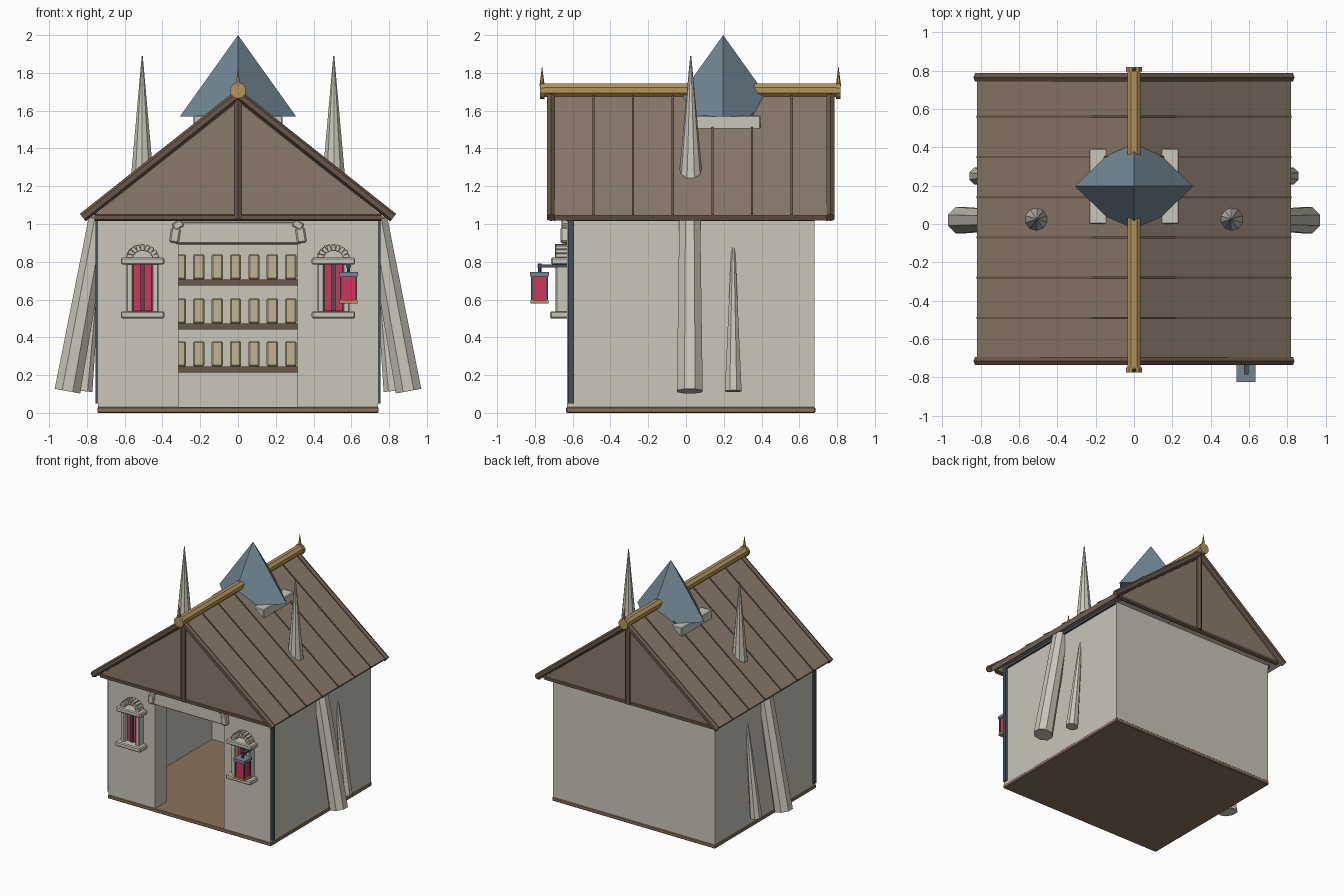
import bpy, bmesh, math
from mathutils import Vector, Matrix

if "Cube" in bpy.data.objects:
    bpy.data.objects.remove(bpy.data.objects["Cube"])


def material(name, r, g, b):
    m = bpy.data.materials.new(name)
    m.diffuse_color = [(c / 255) ** 2.2 for c in (r, g, b)] + [1]
    m.use_nodes = True
    m.node_tree.nodes["Principled BSDF"].inputs["Base Color"].default_value = m.diffuse_color
    return m


STONE = material("stone", 200, 197, 183)
ROOF = material("roof_wood", 138, 122, 106)
DARK = material("dark_wood", 105, 88, 74)
FLOOR = material("floor_wood", 138, 115, 92)
BRASS = material("brass", 178, 148, 88)
SLATE = material("slate", 112, 134, 146)
IRON = material("iron", 72, 82, 92)
RED = material("crimson_glass", 205, 58, 92)
TAN = material("tan_goods", 190, 178, 145)


def finish(name, bm, mat):
    bmesh.ops.recalc_face_normals(bm, faces=bm.faces)
    me = bpy.data.meshes.new(name)
    bm.to_mesh(me)
    bm.free()
    me.materials.append(mat)
    ob = bpy.data.objects.new(name, me)
    bpy.context.collection.objects.link(ob)
    return ob


def box(name, x, y, z, mat, bevel=0, rot=0):
    """Box from (min, max) ranges, optionally turned about its y axis."""
    bm = bmesh.new()
    bmesh.ops.create_cube(bm, size=1)
    size = [b - a for a, b in (x, y, z)]
    mid = [(a + b) / 2 for a, b in (x, y, z)]
    bm.transform(Matrix.Translation(mid) @ Matrix.Rotation(rot, 4, 'Y') @ Matrix.Diagonal(size + [1]))
    if bevel:
        bmesh.ops.bevel(bm, geom=bm.edges[:], offset=bevel, segments=1, affect='EDGES')
    return finish(name, bm, mat)


def rod(name, p, q, r1, r2, sides, mat, spin=0):
    """Tapered prism between two points."""
    p, q = Vector(p), Vector(q)
    bm = bmesh.new()
    bmesh.ops.create_cone(bm, cap_ends=True, segments=sides, radius1=r1, radius2=r2, depth=(q - p).length)
    bmesh.ops.remove_doubles(bm, verts=bm.verts, dist=1e-5)
    turn = (q - p).to_track_quat('Z', 'Y').to_matrix().to_4x4()
    bm.transform(Matrix.Translation((p + q) / 2) @ turn @ Matrix.Rotation(spin, 4, 'Z'))
    return finish(name, bm, mat)


def prism(name, pts, y0, y1, mat):
    """Profile in x, z extruded along y."""
    bm = bmesh.new()
    f = bm.faces.new([bm.verts.new((x, y0, z)) for x, z in pts])
    ext = bmesh.ops.extrude_face_region(bm, geom=[f])
    bmesh.ops.translate(bm, vec=(0, y1 - y0, 0), verts=[v for v in ext['geom'] if isinstance(v, bmesh.types.BMVert)])
    return finish(name, bm, mat)


def sym(s, a, b):
    return tuple(sorted((s * a, s * b)))


# Floor and walls
box("floor", (-.745, .745), (-.635, .685), (0, .03), FLOOR, .005)
box("back_wall", (-.74, .74), (.62, .68), (.015, 1.03), STONE)
box("wall_over_door", (-.32, .32), (-.63, -.48), (.89, 1.03), STONE)
for s in (-1, 1):
    box("side_wall", sym(s, .67, .74), (-.5, .63), (.015, 1.03), STONE)
    box("front_wall", sym(s, .315, .74), (-.63, -.48), (.015, 1.03), STONE)
    box("corner_strip", sym(s, .735, .755), (-.625, -.593), (.05, 1.03), IRON)
    box("eave_strip", sym(s, .735, .755), (-.63, .68), (1.015, 1.035), IRON)

# Door lintel and its end stones
box("door_lintel", (-.335, .335), (-.65, -.62), (.895, 1.01), STONE, .006)
for s in (-1, 1):
    box("lintel_end", sym(s, .308, .358), (-.665, -.62), (.9, .98), STONE, .008, -s * .15)
    box("lintel_cap", sym(s, .29, .345), (-.66, -.62), (.975, 1.015), STONE, .006, s * .5)

# Shelves with goods
for z in (.23, .457, .69):
    box("shelf", (-.42, .42), (.47, .63), (z - .015, z + .015), DARK)
    for k in range(-3, 5):
        x = -.013 + .0975 * k
        box("shelf_goods", (x - .03, x + .03), (.5, .58), (z + .015, z + .15), TAN, .008)

# Windows
for s in (-1, 1):
    c = .505 * s
    box("window_back", (c - .06, c + .06), (-.645, -.62), (.53, .8), IRON)
    for t in (-1, 1):
        a, b = sym(t, .01, .047)
        box("window_pane", (c + a, c + b), (-.655, -.63), (.54, .785), RED)
        a, b = sym(t, .05, .085)
        box("window_jamb", (c + a, c + b), (-.69, -.62), (.53, .795), STONE, .006)
    box("window_mullion", (c - .011, c + .011), (-.67, -.63), (.54, .785), IRON)
    box("window_sill", (c - .115, c + .115), (-.72, -.62), (.5, .538), STONE, .007)
    box("window_head", (c - .115, c + .115), (-.715, -.62), (.785, .822), STONE, .007)
    for i in range(9):
        a = math.pi * (i + .5) / 9
        x, z = c + .068 * math.cos(a), .82 + .055 * math.sin(a)
        box("arch_stone", (x - .018, x + .018), (-.69, -.62), (z - .011, z + .011), STONE, .003, -a)

# Hanging lantern
box("lantern_arm", (.573, .597), (-.785, -.62), (.77, .786), IRON)
rod("lantern_hook", (.585, -.775, .74), (.585, -.775, .79), .009, .009, 6, IRON)
box("lantern_cap", (.535, .635), (-.825, -.725), (.722, .745), SLATE)
box("lantern_glass", (.546, .624), (-.814, -.736), (.595, .722), RED)
box("lantern_base", (.537, .633), (-.823, -.727), (.58, .597), BRASS)
for x in (.545, .625):
    for y in (-.815, -.735):
        box("lantern_post", (x - .005, x + .005), (y - .005, y + .005), (.595, .722), IRON)

# Roof slopes with plank battens
Y0, Y1 = -.715, .765
for s in (-1, 1):
    prism("roof_slope", [(0, 1.69), (s * .82, 1.045), (s * .8, 1.018), (0, 1.645)], Y0, Y1, ROOF)
    for k in range(6):
        y = -.49 + .21 * k
        prism("roof_batten", [(0, 1.698), (s * .823, 1.05), (s * .82, 1.04), (0, 1.685)], y - .006, y + .006, DARK)

# Gables: panel, king post, tie beam and edge rails
for y, d in ((Y0, 1), (Y1, -1)):
    a, b = sorted((y + d * .01, y + d * .04))
    prism("gable_panel", [(-.78, 1.03), (.78, 1.03), (0, 1.655)], a, b, ROOF)
    rod("gable_post", (0, y + d * .008, 1.03), (0, y + d * .008, 1.66), .024, .024, 6, DARK)
    rod("gable_tie", (-.76, y + d * .02, 1.035), (.76, y + d * .02, 1.035), .02, .02, 6, DARK)
    for s in (-1, 1):
        rod("roof_edge_rail", (0, y, 1.685), (s * .822, y, 1.034), .025, .025, 6, DARK)

# Ridge beam and finials
rod("ridge_beam", (0, -.77, 1.708), (0, .815, 1.708), .038, .038, 8, BRASS, math.pi / 8)
for y in (-.762, .807):
    rod("ridge_end_band", (0, y - .012, 1.706), (0, y + .012, 1.706), .043, .043, 10, BRASS)
    rod("ridge_finial", (0, y, 1.73), (0, y, 1.838), .014, 0, 6, BRASS)

# Roof turret: block base and four-sided cap
box("turret_base", (-.235, .235), (0, .395), (1.45, 1.575), STONE, .006)
rod("turret_cap", (0, .197, 1.57), (0, .197, 2.0), .307, 0, 4, SLATE)

# Roof spires and leaning buttresses
for s in (-1, 1):
    rod("roof_spire", (s * .507, .025, 1.2), (s * .507, .025, 1.89), .067, .003, 10, STONE)
    rod("buttress", (s * .903, .02, .115), (s * .735, .02, 1.03), .074, .06, 8, STONE, math.pi / 8)
    rod("small_buttress", (s * .815, .25, .115), (s * .725, .25, .93), .048, .008, 8, STONE, math.pi / 8)
